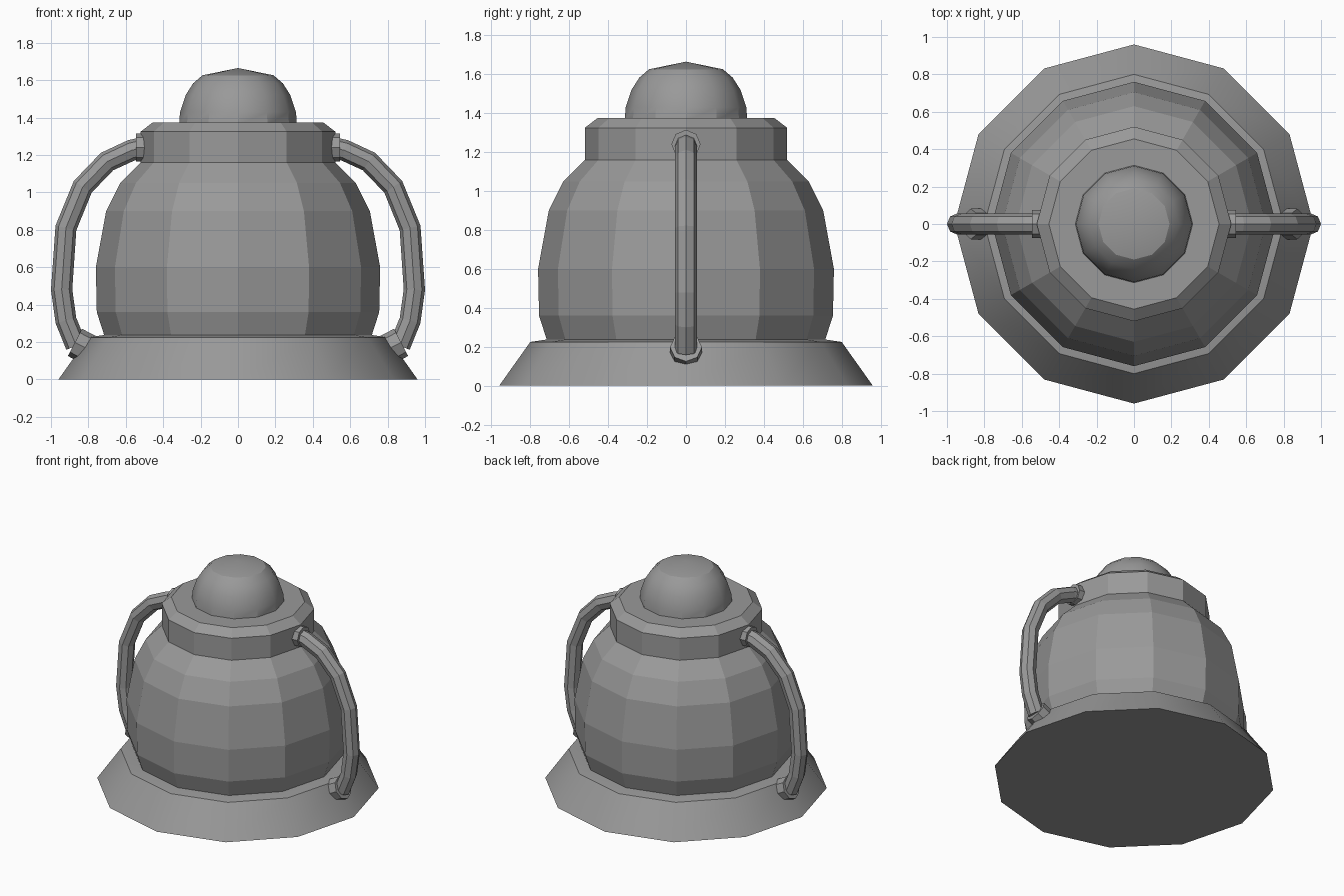
import bpy, bmesh
from math import sin, cos, tau, radians
from mathutils import Vector

if "Cube" in bpy.data.objects:
    bpy.data.objects.remove(bpy.data.objects["Cube"])

grey = bpy.data.materials.new("plain grey")
grey.use_nodes = True
colour = (0.32, 0.32, 0.32, 1)
grey.diffuse_color = colour
grey.node_tree.nodes["Principled BSDF"].inputs["Base Color"].default_value = colour


def finish(name, bm, smooth_angle=None):
    bmesh.ops.recalc_face_normals(bm, faces=bm.faces)
    mesh = bpy.data.meshes.new(name)
    bm.to_mesh(mesh)
    bm.free()
    mesh.materials.append(grey)
    obj = bpy.data.objects.new(name, mesh)
    bpy.context.collection.objects.link(obj)
    if smooth_angle:
        bpy.ops.object.select_all(action='DESELECT')
        obj.select_set(True)
        bpy.context.view_layer.objects.active = obj
        bpy.ops.object.shade_smooth_by_angle(angle=radians(smooth_angle))
    return obj


def skin(bm, rings):
    """Join equal rings with quads and cap both ends."""
    loops = [[bm.verts.new(p) for p in ring] for ring in rings]
    n = len(loops[0])
    for a, b in zip(loops, loops[1:]):
        for i in range(n):
            j = (i + 1) % n
            bm.faces.new((a[i], a[j], b[j], b[i]))
    bm.faces.new(loops[0])
    bm.faces.new(loops[-1])


def turned(name, profile, tip=None, smooth_angle=None, sides=12):
    """Twelve-sided lathe of (radius, height) points, with an optional tip."""
    bm = bmesh.new()
    skin(bm, [[(r * cos(tau * i / sides), r * sin(tau * i / sides), z)
               for i in range(sides)] for r, z in profile])
    if tip:
        bm.faces.ensure_lookup_table()
        top = bm.faces[-1]
        bmesh.ops.poke(bm, faces=[top])
        max(bm.verts, key=lambda v: v.co.xy.length < 0.001).co.z = tip
    return finish(name, bm, smooth_angle)


def tube(name, path, radius, side, sides=8, smooth_angle=None):
    """Sweep a polygon along an (x, z) path, mirrored by side."""
    pts = [Vector((x, 0, z)) for x, z in path]
    rings = []
    for i, p in enumerate(pts):
        before = (p - pts[i - 1]).normalized() if i else Vector()
        after = (pts[i + 1] - p).normalized() if i + 1 < len(pts) else Vector()
        along = (before + after).normalized()
        out = Vector((along.z, 0, -along.x))
        ring = []
        for k in range(sides):
            a = tau * k / sides
            v = p + out * radius * cos(a) + Vector((0, radius * sin(a), 0))
            ring.append((v.x * side, v.y, v.z))
        rings.append(ring)
    bm = bmesh.new()
    skin(bm, rings)
    return finish(name, bm, smooth_angle)


# Body of revolution, bottom to top
turned("flared_base", [(0.96, 0), (0.80, 0.225), (0.70, 0.24)], smooth_angle=32)
turned("belly", [(0.71, 0.22), (0.755, 0.36), (0.76, 0.60), (0.705, 0.90),
                 (0.63, 1.05), (0.50, 1.18)])
turned("collar", [(0.52, 1.16), (0.52, 1.325), (0.455, 1.375)])
turned("lid_knob", [(0.315, 1.36), (0.31, 1.43), (0.28, 1.52), (0.24, 1.583),
                    (0.19, 1.626)], tip=1.665, smooth_angle=29)

# Handles with their end sockets
for label, side in (("left", 1), ("right", -1)):
    tube(label + "_handle", [(0.50, 1.24), (0.57, 1.225), (0.70, 1.165), (0.83, 1.03),
                             (0.92, 0.81), (0.943, 0.48), (0.92, 0.315), (0.865, 0.18)],
         0.057, side)
    tube(label + "_upper_socket", [(0.47, 1.24), (0.545, 1.24)], 0.075, side)
    tube(label + "_lower_socket", [(0.76, 0.14), (0.872, 0.198)], 0.082, side)
